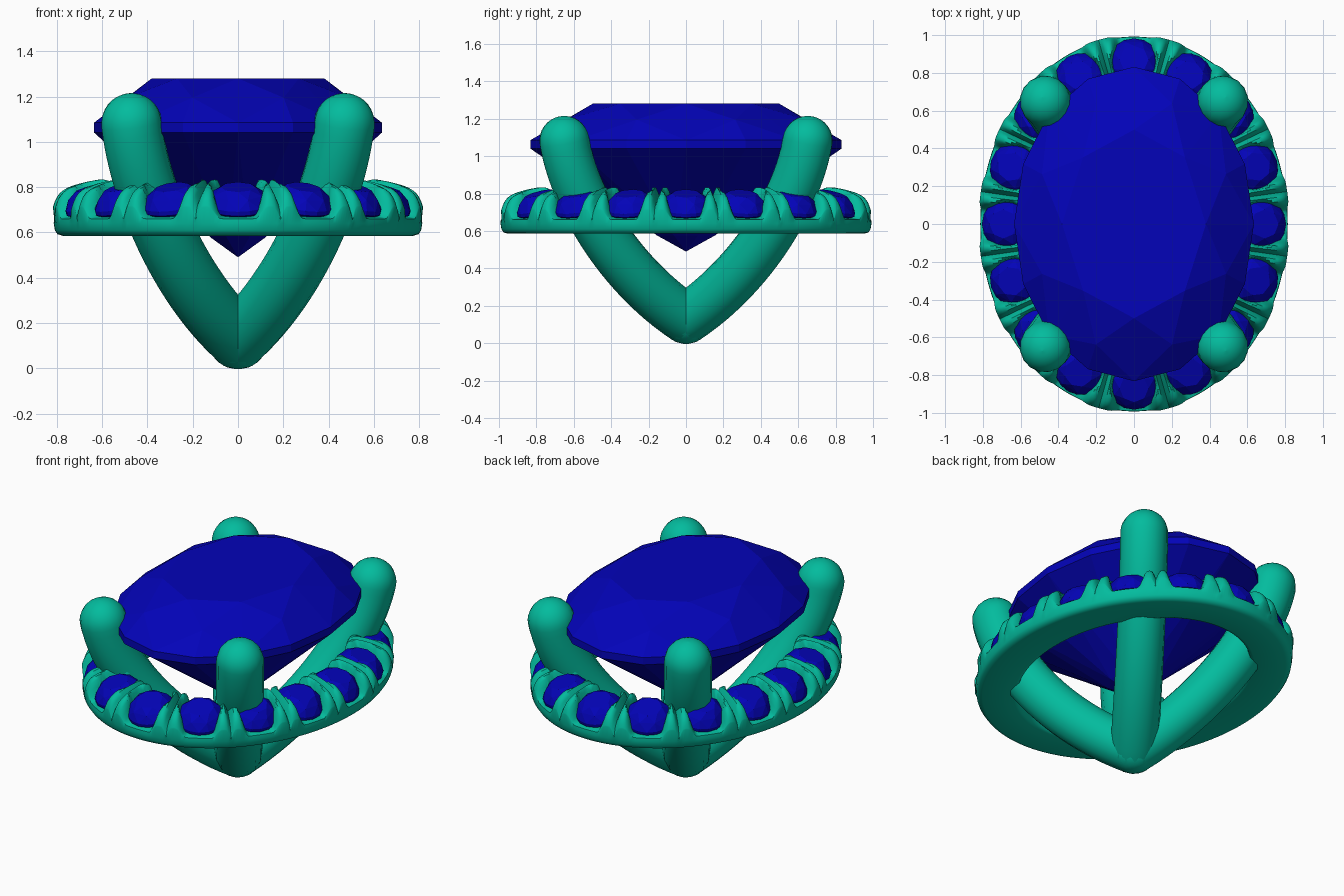
import bpy, bmesh, math
from mathutils import Vector, Matrix

if "Cube" in bpy.data.objects:
    bpy.data.objects.remove(bpy.data.objects["Cube"])

NUM = 16            # halo stones
SUB = 28            # ring slices per stone
A, B = 0.69, 0.868  # centre line of the halo ellipse


def material(name, color):
    m = bpy.data.materials.new(name)
    m.diffuse_color = color
    m.use_nodes = True
    m.node_tree.nodes["Principled BSDF"].inputs["Base Color"].default_value = m.diffuse_color
    return m


METAL = material("green_metal", (0.001, 0.5, 0.34, 1))
STONE = material("blue_stone", (0.001, 0.001, 0.48, 1))


def add_object(name, bm, mat):
    bmesh.ops.recalc_face_normals(bm, faces=bm.faces)
    me = bpy.data.meshes.new(name)
    bm.to_mesh(me)
    bm.free()
    ob = bpy.data.objects.new(name, me)
    me.materials.append(mat)
    bpy.context.collection.objects.link(ob)
    return ob


def shade(ob, angle):
    bpy.ops.object.select_all(action='DESELECT')
    ob.select_set(True)
    bpy.context.view_layer.objects.active = ob
    bpy.ops.object.shade_smooth_by_angle(angle=math.radians(angle))


# Faceted brilliant: convex hull over rings of (sides, half-step turn, scale, z)
def gem(name, rx, ry, rings, culet, placement=Matrix()):
    bm = bmesh.new()
    for n, off, f, z in rings:
        for k in range(n):
            a = 2 * math.pi * (k + off) / n
            bm.verts.new((rx * f * math.cos(a), ry * f * math.sin(a), z))
    bm.verts.new((0, 0, culet))
    bmesh.ops.convex_hull(bm, input=bm.verts)
    bmesh.ops.dissolve_limit(bm, angle_limit=0.01, verts=bm.verts, edges=bm.edges)
    bm.transform(placement)
    return add_object(name, bm, STONE)


# Equal arc-length points on the halo ellipse, with outward normals
def ellipse_points(count):
    fine = 8000
    pts = [(A * math.cos(2 * math.pi * i / fine), B * math.sin(2 * math.pi * i / fine))
           for i in range(fine + 1)]
    acc = [0.0]
    for p, q in zip(pts, pts[1:]):
        acc.append(acc[-1] + math.dist(p, q))
    out, j = [], 0
    for i in range(count):
        while acc[j] < acc[-1] * i / count - 1e-9:
            j += 1
        x, y = pts[j]
        out.append((Vector((x, y, 0)), Vector((x / A**2, y / B**2, 0)).normalized()))
    return out, acc[-1]


def smoothstep(a, b, x):
    t = min(max((x - a) / (b - a), 0), 1)
    return t * t * (3 - 2 * t)


# Centre stone
gem("centre_stone", 0.635, 0.832,
    [(8, 0, 0.6, 1.28), (8, 0.5, 0.83, 1.195), (16, 0, 1, 1.085), (16, 0, 1, 1.04),
     (8, 0.5, 0.2, 0.575)], 0.49)

# Halo ring: swept section whose outward-sloping top is scalloped into paired prongs
frames, length = ellipse_points(NUM * SUB)
pitch = length / NUM
ts = [math.sin(math.pi / 2 * (1 - 2 * i / 18)) for i in range(19)]
bm = bmesh.new()
loops = []
for i, (c, n) in enumerate(frames):
    ph = (i % SUB) / SUB
    s = min(ph, 1 - ph) * pitch                    # distance from nearest stone
    gap = smoothstep(0.06, 0.11, s)
    groove = 0.055 * math.exp(-((pitch / 2 - s) / 0.012) ** 2)
    half = 0.122 + 0.011 * gap
    section = [(-0.09, 0.585), (0.085, 0.585), (0.107, 0.592), (0.119, 0.61), (0.124, 0.64)]
    for t in ts:
        v = t * half
        m = gap * smoothstep(0.10, 0.13, math.hypot(s, v + 0.02))
        low = 0.69 - 0.03 * t
        high = 0.822 - 0.035 * t - 0.025 * t * t - 0.05 * t ** 8 - groove
        section.append((v, low + (high - low) * m))
    section += [(-0.122, 0.645), (-0.119, 0.615), (-0.11, 0.592)]
    loops.append([bm.verts.new(c + n * v + Vector((0, 0, z))) for v, z in section])
for i, lo in enumerate(loops):
    nx = loops[(i + 1) % len(loops)]
    for k in range(len(lo)):
        k2 = (k + 1) % len(lo)
        bm.faces.new((lo[k], nx[k], nx[k2], lo[k2]))
shade(add_object("halo_ring", bm, METAL), 50)

# Halo stones, tipped outward
for i, (c, n) in enumerate(ellipse_points(NUM)[0]):
    pos = c - n * 0.022 + Vector((0, 0, 0.722))
    place = (Matrix.Translation(pos) @ Matrix.Rotation(math.atan2(n.y, n.x), 4, 'Z')
             @ Matrix.Rotation(math.radians(17), 4, 'Y'))
    gem(f"halo_stone_{i + 1}", 0.14, 0.14,
        [(8, 0, 0.55, 0.082), (8, 0.5, 0.82, 0.053), (16, 0, 1, 0.01), (16, 0, 1, -0.01)],
        -0.1, place)


# Prongs: curved round tubes meeting at the bottom, with hemispherical ends
def prong(name, sx, sy, r=0.135):
    ctrl = [Vector((sx * h, sy * h * 1.383, z))
            for h, z in ((0, r - 0.005), (0.26, 0.37), (0.435, 0.78), (0.47, 1.08))]
    p0, p1, p2, p3 = ctrl
    d0, d1 = (p1 - p0).normalized(), (p3 - p2).normalized()
    caps = [math.pi / 2 * k / 8 for k in range(1, 9)]
    pts = [(p0 - d0 * r * math.sin(a), math.cos(a)) for a in reversed(caps)]
    for i in range(25):
        t = i / 24
        u = 1 - t
        pts.append((p0 * u**3 + p1 * 3 * u * u * t + p2 * 3 * u * t * t + p3 * t**3, 1))
    pts += [(p3 + d1 * r * math.sin(a), math.cos(a)) for a in caps]
    cu = bpy.data.curves.new(name, 'CURVE')
    cu.dimensions = '3D'
    cu.bevel_depth = r
    cu.bevel_resolution = 6
    sp = cu.splines.new('POLY')
    sp.points.add(len(pts) - 1)
    for q, (co, rad) in zip(sp.points, pts):
        q.co = (*co, 1)
        q.radius = max(rad, 0.001)
    cu.materials.append(METAL)
    ob = bpy.data.objects.new(name, cu)
    bpy.context.collection.objects.link(ob)
    bpy.ops.object.select_all(action='DESELECT')
    ob.select_set(True)
    bpy.context.view_layer.objects.active = ob
    bpy.ops.object.convert(target='MESH')
    shade(bpy.context.view_layer.objects.active, 60)


for sx, side in ((-1, "left"), (1, "right")):
    for sy, end in ((-1, "front"), (1, "back")):
        prong(f"{end}_{side}_prong", sx, sy)
